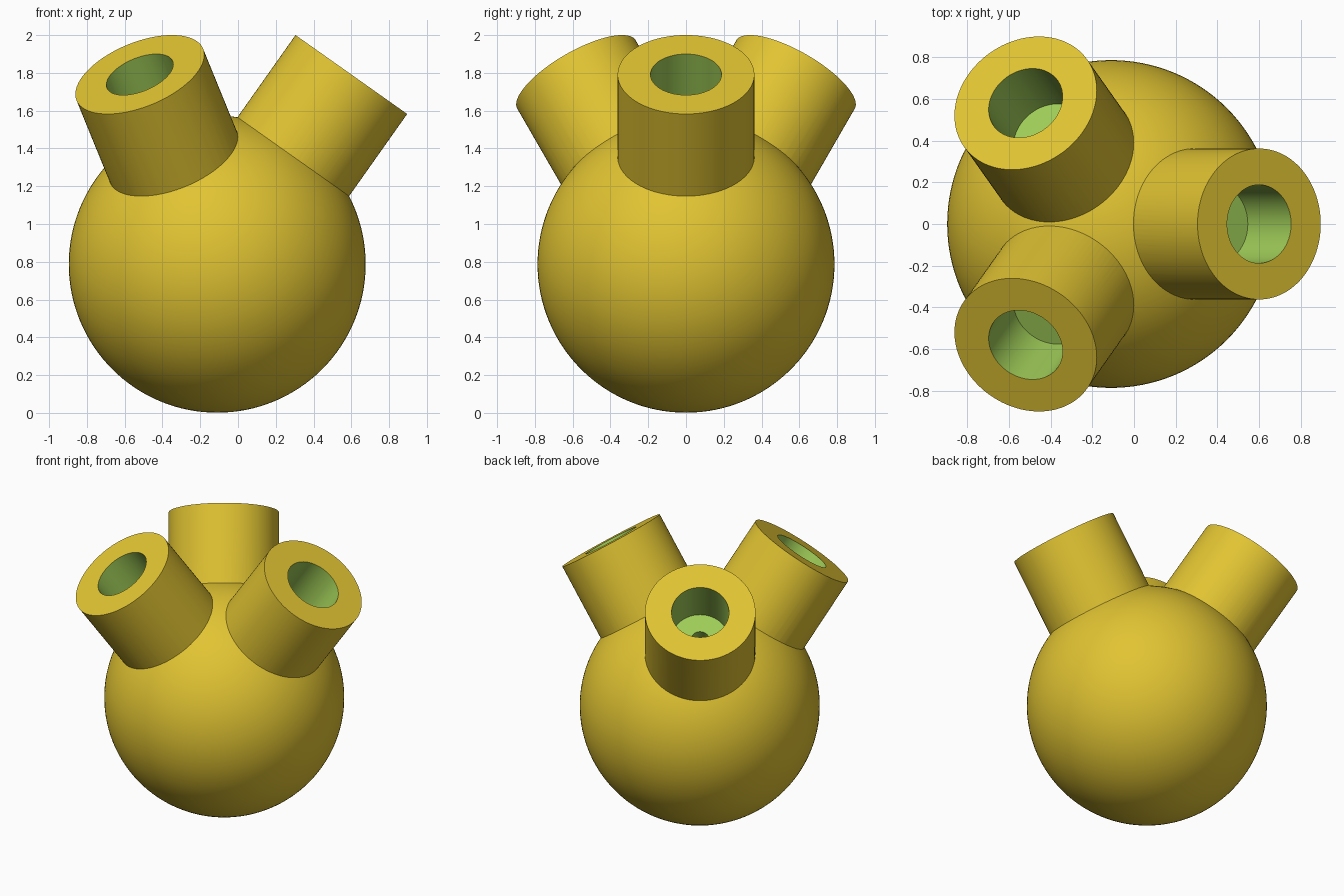
import bpy
import math
from mathutils import Vector

if "Cube" in bpy.data.objects:
    bpy.data.objects.remove(bpy.data.objects["Cube"])

CENTER = Vector((-0.11, 0, 0.787))
BALL_R, TUBE_R, BORE_R = 0.786, 0.362, 0.188
REACH = 1.23          # ball centre to tube rim
FLOOR = 0.87          # ball centre to bore floor
TILT = math.radians(35.26)


def material(name, rgb):
    m = bpy.data.materials.new(name)
    m.diffuse_color = (*rgb, 1)
    m.use_nodes = True
    m.node_tree.nodes["Principled BSDF"].inputs["Base Color"].default_value = m.diffuse_color
    return m


yellow = material("mustard yellow", (0.75, 0.55, 0.032))
green = material("bore green", (0.35, 0.61, 0.098))


def finish(name, index):
    ob = bpy.context.object
    ob.name = name
    ob.data.materials.append(yellow)
    ob.data.materials.append(green)
    for p in ob.data.polygons:
        p.material_index = index
    return ob


def rod(name, axis, start, end, radius, index):
    """Cylinder along an axis through the ball centre."""
    bpy.ops.mesh.primitive_cylinder_add(
        vertices=96, radius=radius, depth=end - start,
        location=CENTER + axis * (start + end) / 2,
        rotation=axis.to_track_quat('Z', 'Y').to_euler())
    return finish(name, index)


# Round body
bpy.ops.mesh.primitive_uv_sphere_add(segments=128, ring_count=64,
                                     radius=BALL_R, location=CENTER)
body = finish("ball_with_tubes", 0)

# Three tilted tubes, then their bores with a narrow pilot hole in the floor
axes = []
for degrees in (0, 125.26, -125.26):
    a = math.radians(degrees)
    axes.append(Vector((math.sin(TILT) * math.cos(a),
                        math.sin(TILT) * math.sin(a), math.cos(TILT))))
steps = [(rod("tube", v, 0.45, REACH, TUBE_R, 0), 'UNION') for v in axes]
for v in axes:
    steps.append((rod("bore_cutter", v, FLOOR, REACH + 0.1, BORE_R, 1), 'DIFFERENCE'))
    steps.append((rod("pilot_cutter", v, 0.7, FLOOR + 0.05, 0.06, 1), 'DIFFERENCE'))

bpy.ops.object.select_all(action='DESELECT')
body.select_set(True)
bpy.context.view_layer.objects.active = body
for tool, operation in steps:
    mod = body.modifiers.new(tool.name, 'BOOLEAN')
    mod.operation = operation
    mod.solver = 'EXACT'
    mod.object = tool
    bpy.ops.object.modifier_apply(modifier=mod.name)
for tool, _ in steps:
    bpy.data.objects.remove(tool)

bpy.ops.object.shade_smooth_by_angle(angle=math.radians(25))
